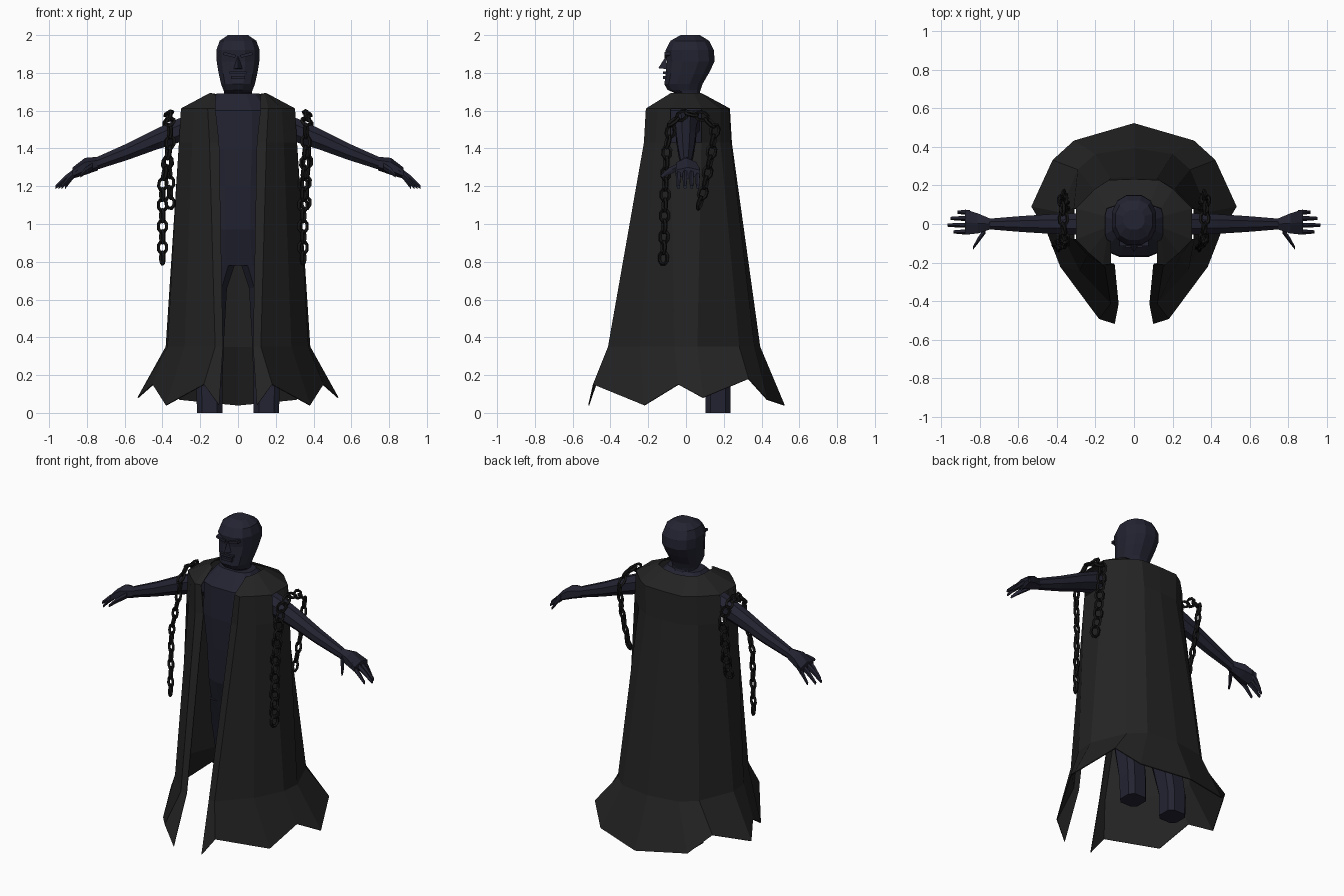
import bpy, bmesh, math
from math import sin, cos, pi
from mathutils import Vector, Matrix

cube = bpy.data.objects.get("Cube")
if cube:
    bpy.data.objects.remove(cube)


def material(name, rgb):
    m = bpy.data.materials.new(name)
    m.use_nodes = True
    m.diffuse_color = (*rgb, 1)
    bsdf = m.node_tree.nodes["Principled BSDF"]
    bsdf.inputs["Base Color"].default_value = (*rgb, 1)
    bsdf.inputs["Roughness"].default_value = 0.9
    return m


CLOTH = material("charcoal cloth", (0.017, 0.017, 0.017))
SKIN = material("midnight blue skin", (0.017, 0.017, 0.032))
IRON = material("black iron", (0.008, 0.008, 0.008))


def finish(name, bm, mat):
    bmesh.ops.recalc_face_normals(bm, faces=bm.faces)
    me = bpy.data.meshes.new(name)
    bm.to_mesh(me)
    bm.free()
    me.materials.append(mat)
    ob = bpy.data.objects.new(name, me)
    bpy.context.collection.objects.link(ob)
    return ob


def loft(bm, rings, closed=True, caps=True, skip=lambda row, col: False):
    """Bridge rings of equal point count with quads."""
    rows = [[bm.verts.new(p) for p in r] for r in rings]
    n = len(rows[0])
    for i in range(len(rows) - 1):
        for j in range(n if closed else n - 1):
            if not skip(i, j):
                k = (j + 1) % n
                bm.faces.new((rows[i][j], rows[i][k], rows[i + 1][k], rows[i + 1][j]))
    if caps:
        bm.faces.new(rows[0])
        bm.faces.new(rows[-1])


def power(v, e):
    return math.copysign(abs(v) ** e, v)


def flat_ring(z, x0, x1, y0, y1, sides=12, e=0.7):
    """Rounded-box outline lying level at height z."""
    angles = [2 * pi * (i + 0.5) / sides for i in range(sides)]
    return [((x0 + x1) / 2 + (x1 - x0) / 2 * power(cos(a), e),
             (y0 + y1) / 2 + (y1 - y0) / 2 * power(sin(a), e), z) for a in angles]


def limb(bm, s, stations, sides):
    """Limb running sideways; stations are x, y, z, y radius, z radius."""
    loft(bm, [[(s * x, y + ry * cos(2 * pi * (i + 0.5) / sides),
                z + rz * sin(2 * pi * (i + 0.5) / sides)) for i in range(sides)]
              for x, y, z, ry, rz in stations])


# Cloak: half outlines from back centre round to the front edge
neck = [(0, .10, 1.67), (.08, .10, 1.68), (.14, .08, 1.69), (.15, .04, 1.69),
        (.15, -.02, 1.69), (.15, -.05, 1.69), (.14, -.08, 1.69), (.12, -.09, 1.68)]
shoulder = [(0, .23), (.13, .225), (.2, .18), (.3, .08), (.3, -.08), (.23, -.15), (.16, -.21), (.12, -.205)]
chest = [(0, .24), (.12, .235), (.21, .18), (.31, .08), (.31, -.08), (.24, -.16), (.15, -.22), (.10, -.21)]
knee = [(0, .39), (.2, .36), (.29, .28), (.38, .06), (.37, -.06), (.28, -.24), (.12, -.41), (.08, -.41)]
hem = [(0, .52, .04), (.31, .43, .07), (.42, .33, .18), (.53, .09, .08),
       (.45, -.04, .15), (.38, -.22, .04), (.18, -.49, .15), (.10, -.515, .04)]


def both_sides(half):
    return [(-x, y, z) for x, y, z in half[:0:-1]] + half


def at(half, z):
    return [(x, y, z) for x, y in half]


bm = bmesh.new()
# Columns 3 and 10 between shoulder and chest are left open as armholes
loft(bm, [both_sides(r) for r in (neck, at(shoulder, 1.61), at(chest, 1.43), at(knee, .35), hem)],
     closed=False, caps=False, skip=lambda row, col: row == 1 and col in (3, 10))
cloak = finish("cloak", bm, CLOTH)
cloth = cloak.modifiers.new("cloth thickness", 'SOLIDIFY')
cloth.thickness = 0.006
cloth.offset = 0

# Torso
bm = bmesh.new()
loft(bm, [flat_ring(z, -w, w, f, b) for z, w, f, b in (
    (1.69, .115, -.08, .07), (1.6, .19, -.17, .15), (1.4, .19, -.175, .15),
    (1.2, .17, -.16, .13), (.97, .17, -.14, .14), (.78, .19, -.08, .16))])
finish("torso", bm, SKIN)

# Head and neck
bm = bmesh.new()
loft(bm, [flat_ring(z, -w, w, f, b, 12, .85) for z, w, f, b in (
    (1.64, .08, -.05, .085), (1.695, .075, -.065, .075), (1.71, .08, -.10, .08),
    (1.74, .092, -.118, .09), (1.80, .106, -.11, .125), (1.86, .116, -.105, .155),
    (1.92, .118, -.112, .152), (1.97, .10, -.085, .125), (2.0, .055, -.03, .075))])
finish("head", bm, SKIN)

# Nose
bm = bmesh.new()
points = [bm.verts.new(p) for p in ((0, -.105, 1.89), (0, -.147, 1.825), (.026, -.1, 1.82), (-.026, -.1, 1.82))]
bmesh.ops.convex_hull(bm, input=points)
finish("nose", bm, SKIN)


def block(name, size, place, tilt=0):
    bm = bmesh.new()
    bmesh.ops.create_cube(bm, size=1, matrix=Matrix.Translation(place)
                          @ Matrix.Rotation(tilt, 4, 'Y') @ Matrix.Diagonal((*size, 1)))
    finish(name, bm, SKIN)


# Lips and frowning brows
block("upper_lip", (.09, .03, .014), (0, -.106, 1.80))
block("lower_lip", (.075, .03, .016), (0, -.108, 1.775))

for s, side in ((1, "left"), (-1, "right")):
    block(side + "_brow", (.065, .03, .016), (s * .045, -.1, 1.895), -s * .25)

    # Leg, slanting back to the foot
    bm = bmesh.new()
    loft(bm, [[(s * x, y, z) for x, y, z in flat_ring(h, a, b, f, r, 8, .6)]
              for h, a, b, f, r in ((.82, .0, .18, -.09, .16), (.66, .055, .20, -.04, .17),
                                    (.4, .07, .21, .03, .21), (.14, .08, .225, .1, .24), (0, .08, .22, .1, .24))])
    finish(side + "_leg", bm, SKIN)

    # Arm
    bm = bmesh.new()
    limb(bm, s, ((.16, 0, 1.53, .08, .085), (.30, 0, 1.50, .06, .07), (.43, 0, 1.45, .055, .06),
                 (.58, 0, 1.385, .045, .048), (.75, 0, 1.32, .03, .036)), 8)
    finish(side + "_arm", bm, SKIN)

    # Hand with palm, four fingers and thumb
    bm = bmesh.new()
    limb(bm, s, ((.74, 0, 1.32, .03, .036), (.81, .003, 1.305, .06, .045), (.875, .01, 1.27, .075, .03)), 6)
    for y, tip in ((.062, .915), (.03, .95), (-.005, .967), (-.04, .935)):
        limb(bm, s, ((.85, y, 1.285, .014, .022), (.85 + (tip - .85) * .55, y, 1.24, .013, .018),
                     (tip, y, 1.195, .009, .011)), 5)
    limb(bm, s, ((.77, -.03, 1.305, .02, .02), (.81, -.085, 1.28, .018, .018), (.835, -.125, 1.255, .009, .01)), 5)
    finish(side + "_hand", bm, SKIN)

    # Chain draped over the upper arm
    hang = .345 if s > 0 else .40
    path = [Vector(p) for p in (
        (hang, -.12, .82), (hang, -.11, 1.2), (.36, -.1, 1.42), (.36, -.07, 1.54), (.365, 0, 1.59),
        (.37, .09, 1.57), (.37, .155, 1.51), (.37, .13, 1.35), (.36, .1, 1.2), (.36, .06, 1.07))]
    bm = bmesh.new()
    step, left_over, count = .056, 0, 0
    for a, b in zip(path, path[1:]):
        along = (b - a).normalized()
        across = Vector((1, 0, 0)) - along * along.x
        across.normalize()
        third = along.cross(across)
        d = left_over
        while d < (b - a).length:
            # Alternate links are turned a quarter about the chain
            u, w = (across, third) if count % 2 else (third, across)
            u, w = (u + w * .4).normalized(), (w - u * .4).normalized()
            centre = a + along * d
            centre.x *= s
            rings = []
            for i in range(8):
                t = 2 * pi * (i + .5) / 8
                out = along * cos(t) + u * sin(t)
                mid = along * cos(t) * .034 + u * sin(t) * .024
                ring = [mid + (out * cos(q) + w * sin(q)) * .0095 for q in (0, pi / 2, pi, 3 * pi / 2)]
                rings.append([centre + Vector((s * p.x, p.y, p.z)) for p in ring])
            loft(bm, rings + rings[:1], caps=False)
            count += 1
            d += step
        left_over = d - (b - a).length
    bmesh.ops.remove_doubles(bm, verts=bm.verts, dist=.0001)
    finish(side + "_chain", bm, IRON)
